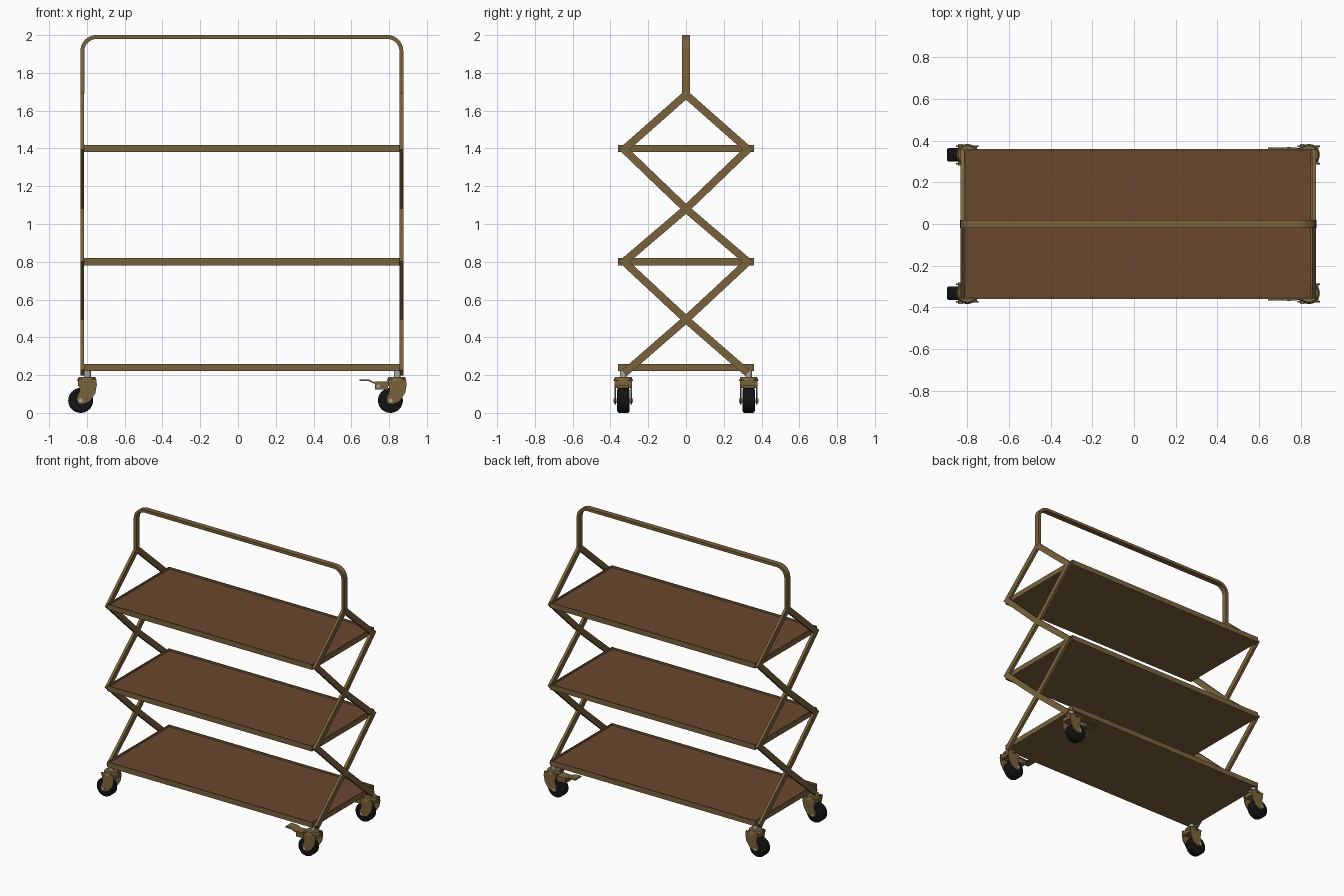
import bpy, bmesh, math
from mathutils import Vector, Matrix

cube = bpy.data.objects.get("Cube")
if cube:
    bpy.data.objects.remove(cube, do_unlink=True)


def material(name, r, g, b):
    m = bpy.data.materials.new(name)
    m.use_nodes = True
    m.diffuse_color = (r, g, b, 1)
    m.node_tree.nodes["Principled BSDF"].inputs["Base Color"].default_value = (r, g, b, 1)
    return m


BRONZE = material("bronze metal", 0.195, 0.122, 0.045)
PANEL = material("brown panel", 0.15, 0.065, 0.03)
RUBBER = material("black rubber", 0.006, 0.006, 0.006)
STEEL = material("grey steel", 0.4, 0.4, 0.38)


def finish(name, bm, *mats, smooth=False):
    bmesh.ops.recalc_face_normals(bm, faces=bm.faces)
    me = bpy.data.meshes.new(name)
    bm.to_mesh(me)
    bm.free()
    ob = bpy.data.objects.new(name, me)
    bpy.context.collection.objects.link(ob)
    for m in mats:
        me.materials.append(m)
    if smooth:
        bpy.ops.object.select_all(action="DESELECT")
        ob.select_set(True)
        bpy.context.view_layer.objects.active = ob
        bpy.ops.object.shade_smooth_by_angle(angle=math.radians(35))
    return ob


def strip(name, path, thick, depth, place, smooth=False):
    """Rectangular bar swept along a flat path with mitred corners."""
    pts = [Vector(p) for p in path]
    bm = bmesh.new()
    rings = []
    for i, p in enumerate(pts):
        a = (p - pts[i - 1]).normalized() if i else (pts[1] - p).normalized()
        b = (pts[i + 1] - p).normalized() if i < len(pts) - 1 else a
        na, nb = Vector((-a.y, a.x)), Vector((-b.y, b.x))
        n = (na + nb).normalized()
        n *= thick / 2 / n.dot(na)
        rings.append([bm.verts.new(place(p.x + s * n.x, p.y + s * n.y, t * depth / 2))
                      for s, t in ((1, 1), (1, -1), (-1, -1), (-1, 1))])
    for r, q in zip(rings, rings[1:]):
        for k in range(4):
            j = (k + 1) % 4
            bm.faces.new((r[k], r[j], q[j], q[k]))
    bm.faces.new(rings[0])
    bm.faces.new(rings[-1])
    return finish(name, bm, BRONZE, smooth=smooth)


def box(name, centre, size, mat):
    bm = bmesh.new()
    bmesh.ops.create_cube(bm, size=1, matrix=Matrix.Translation(centre) @ Matrix.Diagonal((*size, 1)))
    return finish(name, bm, mat)


def cylinder(name, centre, radius, length, mat, axis="Z", top=None, bevel=0, sides=32):
    bm = bmesh.new()
    turn = Matrix.Rotation(math.pi / 2, 4, "X") if axis == "Y" else Matrix()
    bmesh.ops.create_cone(bm, cap_ends=True, segments=sides, radius1=radius,
                          radius2=radius if top is None else top, depth=length,
                          matrix=Matrix.Translation(centre) @ turn)
    if bevel:
        rims = [e for e in bm.edges if any(len(f.verts) > 4 for f in e.link_faces)]
        bmesh.ops.bevel(bm, geom=rims, offset=bevel, segments=3, profile=0.5, affect="EDGES")
    return finish(name, bm, mat, smooth=True)


LEFT_X, RIGHT_X = 0.865, -0.824
MID_X = (LEFT_X + RIGHT_X) / 2
SPAN = LEFT_X - RIGHT_X

# Tray shelves with a raised rim and a brown panel
for name, z in (("bottom_shelf", 0.24), ("middle_shelf", 0.80), ("top_shelf", 1.40)):
    bm = bmesh.new()
    bmesh.ops.create_cube(bm, size=1, matrix=Matrix.Translation((MID_X, 0, z))
                          @ Matrix.Diagonal((SPAN - 0.02, 0.72, 0.038, 1)))
    bm.normal_update()
    top = next(f for f in bm.faces if f.normal.z > 0.9)
    bmesh.ops.inset_region(bm, faces=[top], thickness=0.012)
    floor = bmesh.ops.extrude_face_region(bm, geom=[top])
    bmesh.ops.translate(bm, vec=(0, 0, -0.012), verts=[v for v in floor["geom"] if isinstance(v, bmesh.types.BMVert)])
    for f in floor["geom"]:
        if isinstance(f, bmesh.types.BMFace):
            f.material_index = 1
    if top.is_valid:
        bm.faces.remove(top)
    finish(name, bm, BRONZE, PANEL)

# Zigzag scissor bars at both ends
zigzag = [(0, 1.685), (-0.328, 1.395), (0, 1.08), (0.328, 0.80), (0, 0.495), (-0.325, 0.212)]
for end, x in (("left", LEFT_X), ("right", RIGHT_X)):
    for side, s in (("a", 1), ("b", -1)):
        strip(f"{end}_scissor_bar_{side}", zigzag, 0.04, 0.02,
              lambda u, v, w, x=x, s=s: (x + w, s * u, v))

# Push handle with rounded corners
R = 0.075
handle = [(RIGHT_X, 1.69)]
for cx, start in ((RIGHT_X + R, math.pi), (LEFT_X - R, math.pi / 2)):
    for i in range(9):
        a = start - i * math.pi / 16
        handle.append((cx + R * math.cos(a), 1.99 - R + R * math.sin(a)))
handle.append((LEFT_X, 1.69))
strip("push_handle", handle, 0.021, 0.04, lambda u, v, w: (u, w, v), smooth=True)

# Swivel casters, with a pedal brake on the left pair
fork_outline = [(-0.052, 0.18), (0.046, 0.18), (0.05, 0.15), (0.042, 0.105), (0.012, 0.06),
                (-0.025, 0.045), (-0.05, 0.05), (-0.058, 0.075), (-0.04, 0.12)]
for end, x in (("right", -0.797), ("left", 0.843)):
    for side, y in (("front", -0.332), ("back", 0.332)):
        tag = f"{side}_{end}"
        wx = x - 0.036
        cylinder(f"{tag}_stem", (x, y, 0.205), 0.018, 0.04, STEEL, sides=16)
        cylinder(f"{tag}_swivel_cap", (x - 0.003, y, 0.179), 0.052, 0.022, BRONZE, top=0.044)
        box(f"{tag}_fork_bridge", (x - 0.003, y, 0.157), (0.092, 0.084, 0.03), BRONZE)
        for s in (-1, 1):
            bm = bmesh.new()
            face = bm.faces.new([bm.verts.new((x + u, y + s * 0.038, v)) for u, v in fork_outline])
            ext = bmesh.ops.extrude_face_region(bm, geom=[face])
            bmesh.ops.translate(bm, vec=(0, s * 0.008, 0),
                                verts=[v for v in ext["geom"] if isinstance(v, bmesh.types.BMVert)])
            finish(f"{tag}_fork_plate_{'inner' if s * y < 0 else 'outer'}", bm, BRONZE)
        cylinder(f"{tag}_wheel", (wx, y, 0.066), 0.066, 0.064, RUBBER, "Y", bevel=0.01)
        cylinder(f"{tag}_axle", (wx, y, 0.066), 0.011, 0.102, STEEL, "Y", sides=12)
        if end == "left":
            box(f"{tag}_brake_body", (x - 0.083, y, 0.145), (0.07, 0.06, 0.04), BRONZE)
            pedal = [(x - 0.2, 0.174), (x - 0.15, 0.172), (x - 0.125, 0.16), (x - 0.06, 0.163)]
            strip(f"{tag}_brake_pedal", pedal, 0.008, 0.07,
                  lambda u, v, w, y=y: (u, y + w, v))
            cylinder(f"{tag}_brake_pin", (x - 0.1, y, 0.142), 0.009, 0.075, STEEL, "Y", sides=12)
